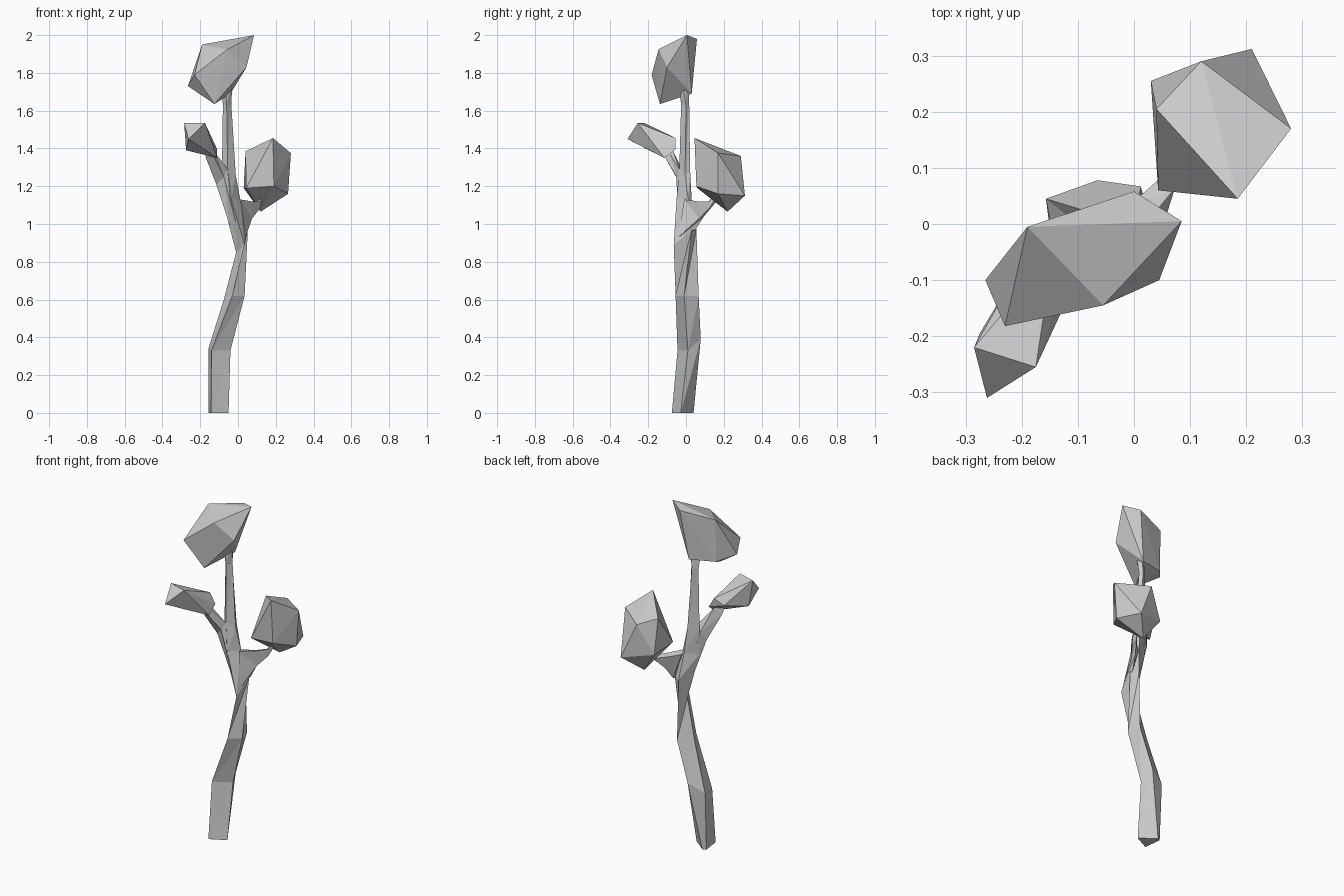
import bpy, bmesh


def finish(name, bm):
    bmesh.ops.recalc_face_normals(bm, faces=bm.faces)
    me = bpy.data.meshes.new(name)
    bm.to_mesh(me)
    bm.free()
    ob = bpy.data.objects.new(name, me)
    bpy.context.collection.objects.link(ob)
    return ob


def loft(name, rings):
    """Skin a list of equal-length vertex rings and cap both ends."""
    bm = bmesh.new()
    loops = [[bm.verts.new(p) for p in r] for r in rings]
    n = len(loops[0])
    for lo, hi in zip(loops, loops[1:]):
        for i in range(n):
            j = (i + 1) % n
            bm.faces.new((lo[i], lo[j], hi[j]))
            bm.faces.new((lo[i], hi[j], hi[i]))
    bm.faces.new(loops[0][::-1])
    bm.faces.new(loops[-1])
    return finish(name, bm)


def faceted_clump(name, points):
    """Low-poly leaf clump: convex hull of its corner points."""
    bm = bmesh.new()
    for p in points:
        bm.verts.new(p)
    bmesh.ops.convex_hull(bm, input=bm.verts)
    return finish(name, bm)


# Crooked four-sided trunk; corners run front, right, back, left
loft("trunk", [
    [(-.142, -.075, 0), (-.05, -.028, 0), (-.135, .04, 0), (-.155, .03, 0)],
    [(-.14, -.045, .33), (-.04, .01, .33), (-.065, .078, .39), (-.157, .045, .34)],
    [(-.03, -.055, .62), (.035, -.01, .62), (.012, .067, .62), (-.075, .02, .60)],
    [(.035, -.065, .89), (.052, .03, .97), (.01, .055, .97), (-.01, 0, .85)],
    [(-.035, -.05, 1.13), (.012, .012, 1.13), (-.01, .03, 1.13), (-.08, -.01, 1.12)],
    [(-.055, -.035, 1.30), (-.012, -.005, 1.26), (-.025, .022, 1.28), (-.085, -.005, 1.28)],
    [(-.06, -.026, 1.63), (-.035, 0, 1.63), (-.05, .017, 1.64), (-.08, -.003, 1.63)],
    [(-.07, -.04, 1.78), (-.03, -.02, 1.76), (-.04, .01, 1.76), (-.09, -.02, 1.76)],
])

# Right branch, rising back and to the right into its clump
loft("right_branch", [
    [(.04, -.04, .93), (.05, .05, .97), (.0, .04, 1.12), (.012, -.01, 1.13)],
    [(.075, .07, 1.03), (.07, .095, 1.04), (.05, .085, 1.11), (.07, .06, 1.12)],
    [(.115, .12, 1.08), (.105, .145, 1.10), (.095, .14, 1.11), (.115, .12, 1.12)],
    [(.135, .16, 1.14), (.12, .175, 1.14), (.11, .165, 1.15), (.125, .15, 1.15)],
])

# Left branch, rising forward and to the left
loft("left_branch", [
    [(-.01, -.045, 1.0), (-.04, -.02, 1.16), (-.05, .005, 1.12), (-.045, -.01, 1.0)],
    [(-.075, -.05, 1.25), (-.055, -.035, 1.29), (-.09, -.005, 1.26), (-.115, -.03, 1.21)],
    [(-.13, -.115, 1.36), (-.115, -.085, 1.37), (-.135, -.07, 1.39), (-.17, -.095, 1.35)],
    [(-.16, -.14, 1.42), (-.15, -.13, 1.43), (-.16, -.12, 1.43), (-.18, -.13, 1.42)],
])

# Leaf clumps
faceted_clump("top_leaves", [
    (.085, .005, 2.0), (0, .058, 1.98), (-.19, -.005, 1.95), (-.055, -.145, 1.925),
    (-.23, -.182, 1.79), (.045, -.10, 1.83), (-.265, -.10, 1.73),
    (-.125, -.138, 1.635), (-.04, .03, 1.69), (-.19, -.01, 1.70)])
faceted_clump("right_leaves", [
    (.185, .045, 1.455), (.28, .17, 1.375), (.12, .29, 1.36), (.04, .205, 1.385),
    (.19, .055, 1.20), (.043, .06, 1.19), (.265, .17, 1.16), (.21, .312, 1.15),
    (.03, .255, 1.19), (.12, .22, 1.065)])
faceted_clump("left_leaves", [
    (-.285, -.22, 1.535), (-.175, -.255, 1.535), (-.262, -.31, 1.45),
    (-.275, -.195, 1.39), (-.11, -.115, 1.35), (-.145, -.055, 1.455),
    (-.11, -.055, 1.395), (-.145, -.16, 1.45), (-.20, -.07, 1.42)])
